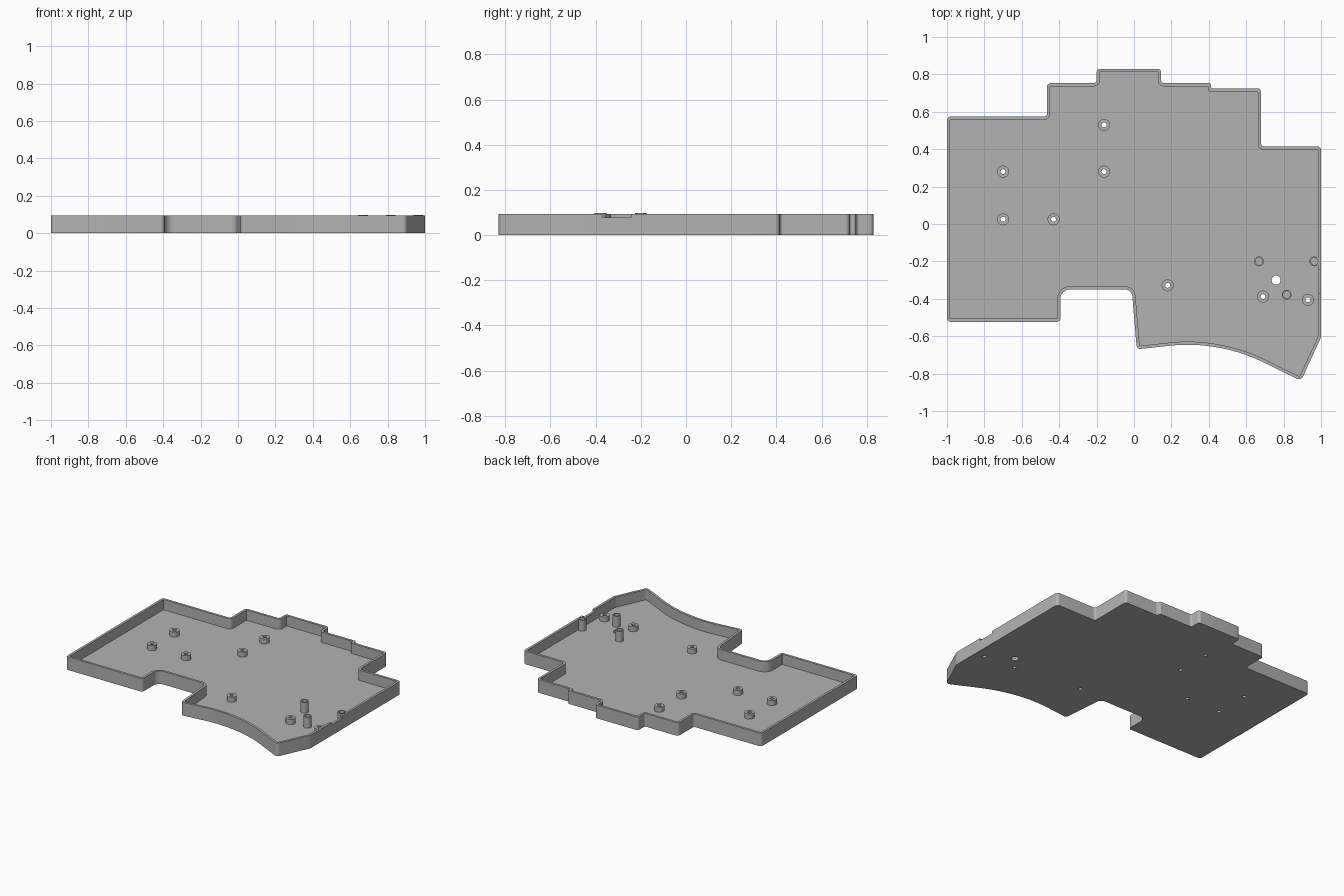
import bpy, bmesh, math
from mathutils import Vector, Matrix

if "Cube" in bpy.data.objects:
    bpy.data.objects.remove(bpy.data.objects["Cube"], do_unlink=True)

HEIGHT, FLOOR, WALL = 0.094, 0.02, 0.017

grey = bpy.data.materials.new("plain grey")
grey.use_nodes = True
colour = (0.45, 0.45, 0.45, 1)
grey.diffuse_color = colour
grey.node_tree.nodes["Principled BSDF"].inputs["Base Color"].default_value = colour

# Case outline, counter-clockwise: x, y, length rounded off each side of the corner
OUTLINE = [
    (-1, -0.523, 0.02), (-0.393, -0.523, 0.02), (-0.393, -0.35, 0.05),
    (-0.012, -0.35, 0.035), (0.015, -0.67, 0.02), (0.32, -0.637, 0.13),
    (0.58, -0.685, 0.12), (0.893, -0.838, 0.025), (1, -0.607, 0.012),
    (1, 0.415, 0.02), (0.679, 0.415, 0.015), (0.679, 0.725, 0.02),
    (0.412, 0.725, 0.008), (0.412, 0.753, 0.012), (0.145, 0.753, 0.015),
    (0.145, 0.83, 0.02), (-0.2, 0.83, 0.02), (-0.2, 0.753, 0.015),
    (-0.465, 0.753, 0.02), (-0.465, 0.575, 0.015), (-1, 0.575, 0.02),
]


def rounded_outline(inset, steps=8):
    """Outline moved inward by inset, with an arc at every corner."""
    pts = [Vector(p[:2]) for p in OUTLINE]
    n = len(pts)
    dirs = [(pts[(i + 1) % n] - pts[i]).normalized() for i in range(n)]
    turns = [-dirs[i - 1].angle_signed(dirs[i]) for i in range(n)]
    corners = []
    for i in range(n):
        a, b = dirs[i - 1], dirs[i]
        normal = (Vector((-a.y, a.x)) + Vector((-b.y, b.x))).normalized()
        corners.append(pts[i] + normal * inset / math.cos(turns[i] / 2))
    result = []
    for i in range(n):
        c, half = corners[i], turns[i] / 2
        room = min((c - corners[i - 1]).length, (corners[(i + 1) % n] - c).length)
        cut = OUTLINE[i][2] - inset * math.tan(half)
        cut = max(0.003, min(cut, room * 0.48))
        radius = cut / math.tan(half)          # negative on inside corners
        a = dirs[i - 1]
        start = c - a * cut
        centre = start + Vector((-a.y, a.x)) * radius
        for k in range(steps + 1):
            spin = Matrix.Rotation(2 * half * k / steps, 2)
            result.append(centre + spin @ (start - centre))
    return result


def finish(name, bm):
    bmesh.ops.recalc_face_normals(bm, faces=bm.faces)
    mesh = bpy.data.meshes.new(name)
    bm.to_mesh(mesh)
    bm.free()
    mesh.materials.append(grey)
    obj = bpy.data.objects.new(name, mesh)
    bpy.context.collection.objects.link(obj)
    return obj


def activate(obj):
    bpy.ops.object.select_all(action='DESELECT')
    obj.select_set(True)
    bpy.context.view_layer.objects.active = obj


def smooth(obj):
    activate(obj)
    bpy.ops.object.shade_smooth_by_angle(angle=math.radians(30))


def bridge(bm, rings):
    for low, high in zip(rings, rings[1:]):
        for i in range(len(low)):
            j = (i + 1) % len(low)
            bm.faces.new((low[i], low[j], high[j], high[i]))


# Tray: outer wall, rim, inner wall, floor
bm = bmesh.new()
outer, inner = rounded_outline(0), rounded_outline(WALL)
rings = [[bm.verts.new((p.x, p.y, z)) for p in loop]
         for loop, z in ((outer, 0), (outer, HEIGHT), (inner, HEIGHT), (inner, FLOOR))]
bridge(bm, rings)
bm.faces.new(rings[0])
bm.faces.new(rings[-1])
tray = finish("case_tray", bm)

SHORT = [(-0.16, 0.53), (-0.16, 0.28), (-0.7, 0.28), (-0.7, 0.025),
         (-0.43, 0.025), (0.18, -0.328), (0.69, -0.388), (0.93, -0.405)]
TALL = [(0.668, -0.2), (0.964, -0.2), (0.816, -0.378)]

# Screw holes, reset hole and side slot are cut from the tray
bm = bmesh.new()
for x, y, r in [(x, y, 0.013) for x, y in SHORT] + [(0.76, -0.3, 0.024)]:
    bmesh.ops.create_cone(bm, cap_ends=True, segments=32, radius1=r, radius2=r,
                          depth=0.1, matrix=Matrix.Translation((x, y, 0)))
bmesh.ops.create_cube(bm, size=1, matrix=Matrix.Translation((1, -0.307, 0.117))
                      @ Matrix.Diagonal((0.06, 0.125, 0.08, 1)))
cutter = finish("hole_cutter", bm)
cutter.hide_render = True
activate(tray)
mod = tray.modifiers.new("holes", 'BOOLEAN')
mod.object = cutter
mod.solver = 'EXACT'
bpy.ops.object.modifier_apply(modifier=mod.name)
bpy.data.objects.remove(cutter, do_unlink=True)
smooth(tray)


# Hollow standoffs
def standoff(name, x, y, radius, bore, top):
    bm = bmesh.new()
    rings = []
    for r, z in ((radius, FLOOR), (radius, top), (bore, top), (bore, FLOOR)):
        rings.append([bm.verts.new((x + r * math.cos(t * math.tau / 32),
                                    y + r * math.sin(t * math.tau / 32), z))
                      for t in range(32)])
    bridge(bm, rings)
    smooth(finish(name, bm))


for i, (x, y) in enumerate(SHORT):
    standoff(f"screw_standoff_{i + 1}", x, y, 0.032, 0.013, 0.056)
for i, (x, y) in enumerate(TALL):
    standoff(f"tall_standoff_{i + 1}", x, y, 0.026, 0.019, 0.098)
